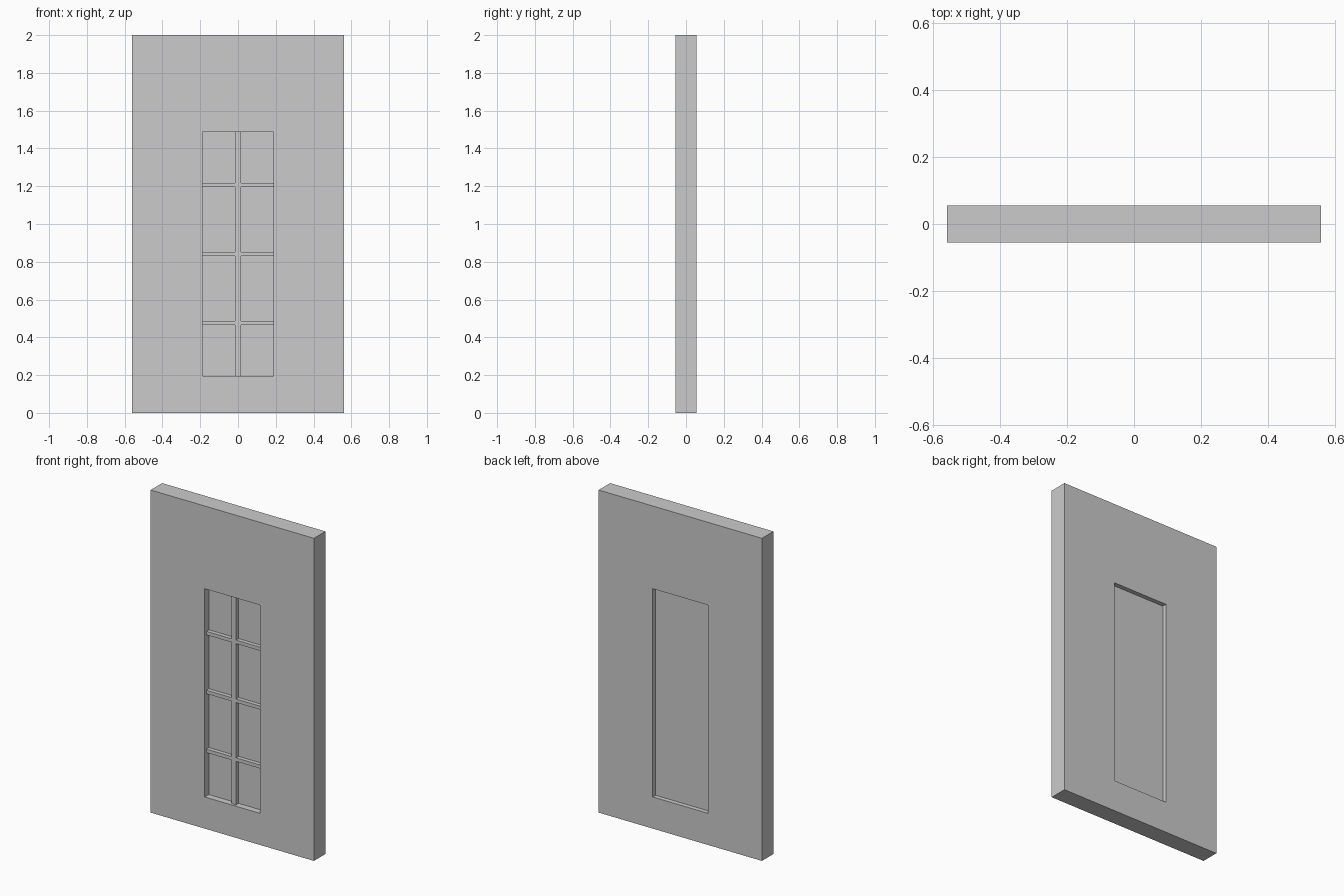
import bpy
import bmesh

if "Cube" in bpy.data.objects:
    bpy.data.objects.remove(bpy.data.objects["Cube"])

W, H, T = 0.56, 2.0, 0.056            # half width, height, half thickness
OX, Z0, Z1 = 0.189, 0.196, 1.487      # opening half width, bottom, top
GLASS_FRONT, GLASS_BACK = -0.016, 0.028
BAR_FRONT = -0.041


def make_object(name, bm):
    bmesh.ops.recalc_face_normals(bm, faces=bm.faces)
    mesh = bpy.data.meshes.new(name)
    bm.to_mesh(mesh)
    bm.free()
    obj = bpy.data.objects.new(name, mesh)
    bpy.context.collection.objects.link(obj)
    return obj


def box(name, x, y, z):
    bm = bmesh.new()
    bmesh.ops.create_cube(bm, size=1)
    for v in bm.verts:
        v.co = [lo + (c + 0.5) * (hi - lo) for c, (lo, hi) in zip(v.co, (x, y, z))]
    return make_object(name, bm)


# Door slab: outer and inner rectangles bridged on both faces
bm = bmesh.new()
rings = []
for hw, z0, z1 in ((W, 0, H), (OX, Z0, Z1)):
    for y in (-T, T):
        rings.append([bm.verts.new((x, y, z)) for x, z in
                      ((-hw, z0), (hw, z0), (hw, z1), (-hw, z1))])
outer_f, outer_b, inner_f, inner_b = rings
for a, b in ((outer_f, outer_b), (outer_b, inner_b), (inner_b, inner_f), (inner_f, outer_f)):
    for i in range(4):
        j = (i + 1) % 4
        bm.faces.new((a[i], a[j], b[j], b[i]))
make_object("door_slab", bm)

# Glass pane, set in from both faces
glass = box("glass_pane", (-OX, OX), (GLASS_FRONT, GLASS_BACK), (Z0, Z1))
mat = bpy.data.materials.new("glass_grey")
mat.diffuse_color = (0.75, 0.75, 0.75, 1)
mat.use_nodes = True
mat.node_tree.nodes["Principled BSDF"].inputs["Base Color"].default_value = mat.diffuse_color

# Glazing bars on the front only
BW, BH = 0.016, 0.011
box("vertical_bar", (-BW, BW), (BAR_FRONT, GLASS_FRONT), (Z0, Z1))
mid = (Z0 + Z1) / 2
for k in (-1, 0, 1):
    z = mid + k * 0.365
    bar = box("horizontal_bar", (BW, OX), (BAR_FRONT, GLASS_FRONT), (z - BH, z + BH))
    bar.modifiers.new("mirror", 'MIRROR').use_axis = (True, False, False)
